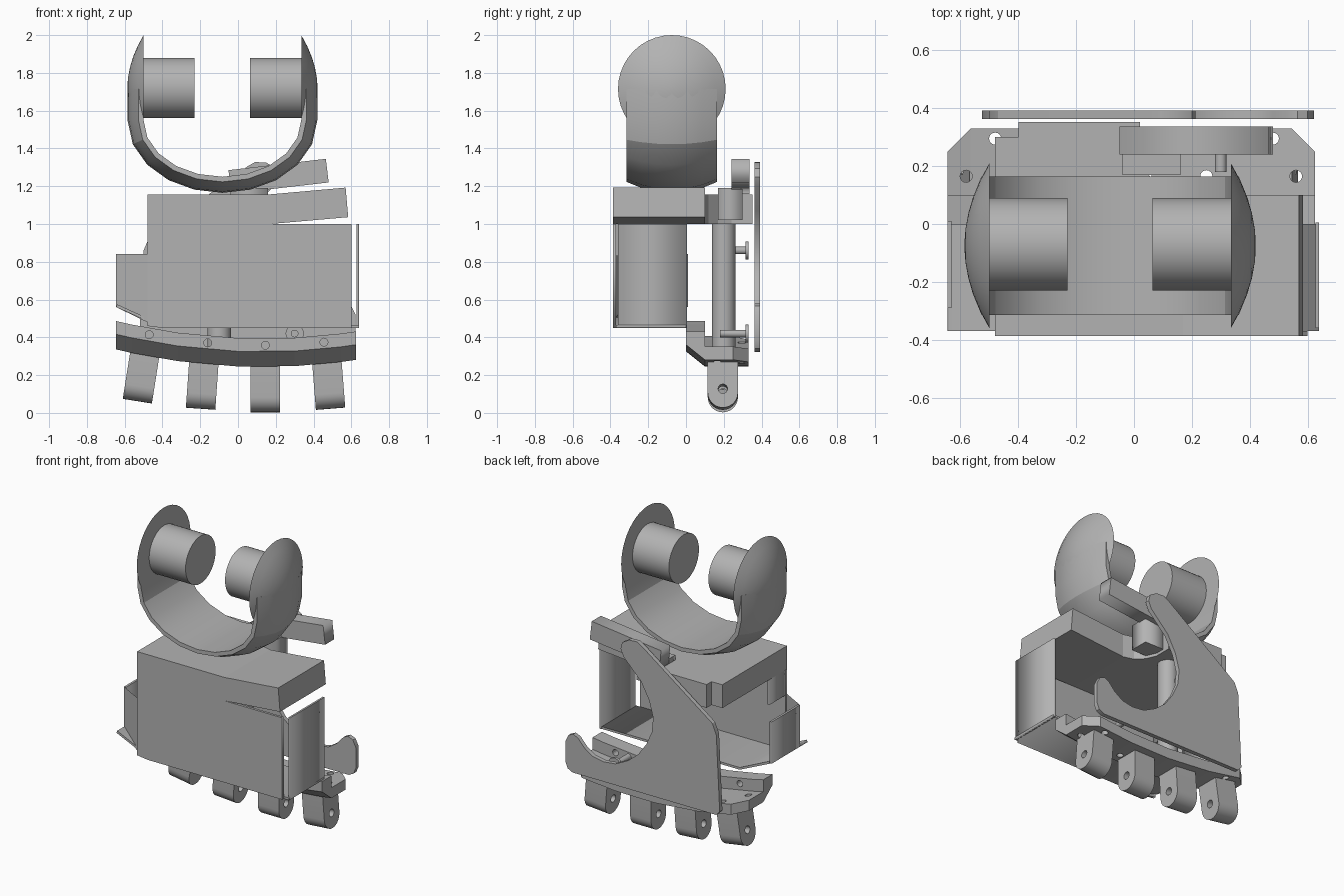
import bpy, bmesh, math
from mathutils import Matrix, Vector

cube = bpy.data.objects.get("Cube")
if cube:
    bpy.data.objects.remove(cube)

grey = bpy.data.materials.new("plain grey")
grey.use_nodes = True
grey.diffuse_color = (0.45, 0.45, 0.45, 1)
grey.node_tree.nodes["Principled BSDF"].inputs["Base Color"].default_value = grey.diffuse_color

MID = -0.0825  # centre plane of the clamp
# Columns: profile u, profile v, extrusion direction
AXES = {
    "X": Matrix(((0, 0, 1), (1, 0, 0), (0, 1, 0))),
    "Y": Matrix(((1, 0, 0), (0, 0, -1), (0, 1, 0))),
    "Z": Matrix.Identity(3),
}


def finish(name, bm, smooth=None):
    bmesh.ops.remove_doubles(bm, verts=bm.verts, dist=0.0002)
    bmesh.ops.recalc_face_normals(bm, faces=bm.faces)
    mesh = bpy.data.meshes.new(name)
    bm.to_mesh(mesh)
    bm.free()
    mesh.materials.append(grey)
    ob = bpy.data.objects.new(name, mesh)
    bpy.context.collection.objects.link(ob)
    if smooth:
        bpy.ops.object.select_all(action="DESELECT")
        ob.select_set(True)
        bpy.context.view_layer.objects.active = ob
        bpy.ops.object.shade_smooth_by_angle(angle=math.radians(smooth))
    return ob


def ring(u, v, r, n=20, start=0, sweep=360):
    count = n if sweep == 360 else n + 1
    angles = [math.radians(start + sweep * i / n) for i in range(count)]
    return [(u + r * math.cos(a), v + r * math.sin(a)) for a in angles]


def prism(name, loops, axis, lo, hi, smooth=None):
    """Extrude filled outlines (inner loops are holes) from lo to hi along an axis."""
    curve = bpy.data.curves.new(name, "CURVE")
    curve.dimensions = "2D"
    curve.fill_mode = "BOTH"
    curve.extrude = (hi - lo) / 2
    for loop in loops:
        spline = curve.splines.new("POLY")
        spline.points.add(len(loop) - 1)
        for point, (u, v) in zip(spline.points, loop):
            point.co = (u, v, 0, 1)
        spline.use_cyclic_u = True
    temp = bpy.data.objects.new(name, curve)
    mesh = bpy.data.meshes.new_from_object(temp)
    bm = bmesh.new()
    bm.from_mesh(mesh)
    bpy.data.objects.remove(temp)
    bpy.data.meshes.remove(mesh)
    mid = (lo + hi) / 2
    offset = Vector([mid if a == axis else 0 for a in "XYZ"])
    for v in bm.verts:
        v.co = AXES[axis] @ v.co
        v.co += offset
    return finish(name, bm, smooth)


def box(name, x, y, z):
    return prism(name, [[(x[0], y[0]), (x[1], y[0]), (x[1], y[1]), (x[0], y[1])]], "Z", *z)


def loft(name, rings, smooth=None):
    """Skin closed rings of points and cap both ends."""
    bm = bmesh.new()
    rows = [[bm.verts.new(p) for p in r] for r in rings]
    for a, b in zip(rows, rows[1:]):
        for i in range(len(a)):
            j = (i + 1) % len(a)
            bm.faces.new((a[i], a[j], b[j], b[i]))
    bm.faces.new(rows[0])
    bm.faces.new(rows[-1])
    return finish(name, bm, smooth)


# Wrist clamp: domed discs with inner pads on both sides
for label, side in (("left", 1), ("right", -1)):
    rings = []
    for t in (0, 0.2, 0.4, 0.6, 0.8, 0.95):
        x = MID + side * (0.4175 + 0.086 * (1 - (1 - t) ** 2))
        rings.append([(x, y, z) for y, z in ring(-0.075, 1.715, 0.285 * (1 - t), 40)])
    loft(label + "_clamp_disc", rings, 30)
    ends = sorted((MID + side * 0.147, MID + side * 0.42))
    prism(label + "_clamp_pad", [ring(-0.07, 1.72, 0.16, 32)], "X", *ends, 30)

# Wrist clamp: U strap with a bulged outer side
path = [(0.4175, 1.715, 1, 0)]
for i in range(11):
    a = -math.pi * i / 10
    nx, nz = Vector((math.cos(a) * 0.3, math.sin(a) * 0.4175)).normalized()
    path.append((0.4175 * math.cos(a), 1.55 + 0.3 * math.sin(a), nx, nz))
path.append((-0.4175, 1.715, -1, 0))
rings = []
for x, z, nx, nz in path:
    section = [(-0.24, 0), (0.24, 0)]
    for k in range(7):
        w = 0.24 - 0.08 * k
        section.append((w, 0.027 + 0.058 * (1 - (w / 0.24) ** 2)))
    rings.append([(MID + x + nx * t, -0.075 + w, z + nz * t) for w, t in section])
loft("clamp_strap", rings, 20)

# Top block with its raised left end
outline = [(-0.48, -0.387), (0.17, -0.387), (0.585, -0.387), (0.585, 0.1), (0.17, 0.1),
           (0.1, 0.12), (0.05, 0.17), (0.02, 0.24), (0.02, 0.352), (-0.4, 0.352),
           (-0.4, 0.3), (-0.48, 0.3)]
bm = bmesh.new()
base = bm.faces.new([bm.verts.new((x, y, 1.0)) for x, y in outline])
top = bmesh.ops.extrude_face_region(bm, geom=[base])["geom"]
bmesh.ops.translate(bm, vec=(0, 0, 0.157), verts=[g for g in top if isinstance(g, bmesh.types.BMVert)])
bmesh.ops.bisect_plane(bm, geom=bm.verts[:] + bm.edges[:] + bm.faces[:], plane_co=(0.17, 0, 0), plane_no=(1, 0, 0))
bmesh.ops.rotate(bm, verts=[v for v in bm.verts if v.co.x > 0.18], cent=(0.17, 0, 1.0),
                 matrix=Matrix.Rotation(math.radians(-5), 3, "Y"))
finish("top_block", bm)

# Tilted upper bar and its support
prism("upper_bar", [[(-0.04, 1.16), (0.48, 1.22), (0.465, 1.345), (-0.05, 1.285)]], "Y", 0.24, 0.337)
box("bar_support", (-0.04, 0.16), (0.17, 0.3), (1.02, 1.19))

# Sheet metal housing
prism("front_panel", [[(-0.48, 1.0), (-0.48, 0.46), (-0.4, 0.45), (0.6, 0.45), (0.6, 1.0)]],
      "Y", -0.387, -0.37)
prism("housing_floor", [[(-0.645, 0.56), (-0.4, 0.45), (0.64, 0.45), (0.64, 0.465),
                         (-0.4, 0.465), (-0.64, 0.575)]], "Y", -0.37, 0.0)
box("left_side_panel", (0.627, 0.64), (-0.36, 0.005), (0.45, 1.0))
box("right_side_flap", (-0.645, -0.63), (-0.29, 0.01), (0.56, 0.84))
box("right_upper_return", (-0.48, -0.465), (-0.387, -0.2), (0.83, 1.0))
bm = bmesh.new()
corners = [(-0.645, -0.29, 0.56), (-0.47, -0.385, 0.475), (-0.47, -0.385, 0.84), (-0.645, -0.29, 0.84)]
face = bm.faces.new([bm.verts.new(c) for c in corners])
bmesh.ops.solidify(bm, geom=[face], thickness=0.014)
finish("right_corner_panel", bm)

# Post and pins behind the housing
prism("post", [ring(-0.1, 0.2, 0.0625, 24)], "Z", 0.28, 1.01, 30)
for label, x, z in (("upper", -0.12, 0.86), ("lower", 0.3, 0.42)):
    prism(label + "_pin", [ring(x, z, 0.02)], "Y", 0.18, 0.32, 30)
    prism(label + "_pin_head", [ring(x, z, 0.048)], "Y", 0.315, 0.332, 30)


# Curved knuckle bar
def lift(x):
    return 0.243 + 0.155 * (x - 0.13) ** 2


rings = []
for x in (-0.645, -0.565, -0.32, 0, 0.3, 0.545, 0.625):
    back = 0.25 if abs(x) > 0.6 else 0.33
    section = [(0.0, 0.08), (0.1, 0), (back, 0), (back, 0.07), (0.1, 0.07), (0.1, 0.15), (0.0, 0.15)]
    rings.append([(x, y, lift(x) + z) for y, z in section])
knuckles = loft("knuckle_bar", rings)

# Drilled holes: through the wall and through the floor
bm = bmesh.new()
drills = [((x, 0.05, lift(x) + 0.115), Matrix.Rotation(math.pi / 2, 4, "X")) for x in (-0.47, -0.16, 0.145, 0.455)]
drills += [((x, 0.165, lift(x) + 0.03), Matrix()) for x in (-0.58, 0.04, 0.25, 0.56)]
drills += [((x, 0.295, lift(x) + 0.03), Matrix()) for x in (-0.48, 0.48)]
for place, turn in drills:
    bmesh.ops.create_cone(bm, cap_ends=True, segments=16, radius1=0.021, radius2=0.021,
                          depth=0.16, matrix=Matrix.Translation(place) @ turn)
cutter = finish("hole_cutter", bm)
cutter.hide_render = True
cutter.hide_viewport = True
cut = knuckles.modifiers.new("holes", "BOOLEAN")
cut.operation = "DIFFERENCE"
cut.object = cutter

# Finger lugs hanging from the knuckle bar
for i, (x, z, tilt) in enumerate(((-0.533, 0.062, 9), (-0.198, 0.022, 4), (0.145, 0.003, 0), (0.49, 0.022, -4.5))):
    profile = [(0.275, 0.27), (0.115, 0.27)] + ring(0.195, 0.08, 0.08, 14, 180, 180)
    lug = prism(f"finger_lug_{i + 1}", [profile, ring(0.195, 0.1, 0.025, 16)], "X", -0.078, 0.078, 30)
    lug.location = (x, 0, z)
    lug.rotation_euler.y = math.radians(tilt)

# Back plate: tall finger, hollow sweep and rounded side lobe
plate = [(-0.5, 0.322), (-0.525, 0.35), (-0.5, 0.86), (-0.47, 0.93), (0.05, 1.305), (0.09, 1.328),
         (0.15, 1.325), (0.2, 1.295), (0.212, 1.25), (0.19, 1.2), (0.06, 1.07), (0.0, 0.96),
         (-0.03, 0.85), (-0.02, 0.75), (0.02, 0.66), (0.08, 0.575), (0.16, 0.51), (0.25, 0.465),
         (0.34, 0.455), (0.42, 0.47), (0.48, 0.51), (0.53, 0.565), (0.565, 0.58), (0.6, 0.565),
         (0.622, 0.52), (0.622, 0.38), (0.605, 0.34), (0.57, 0.322)]
prism("back_plate", [plate], "Y", 0.363, 0.392, 30)
